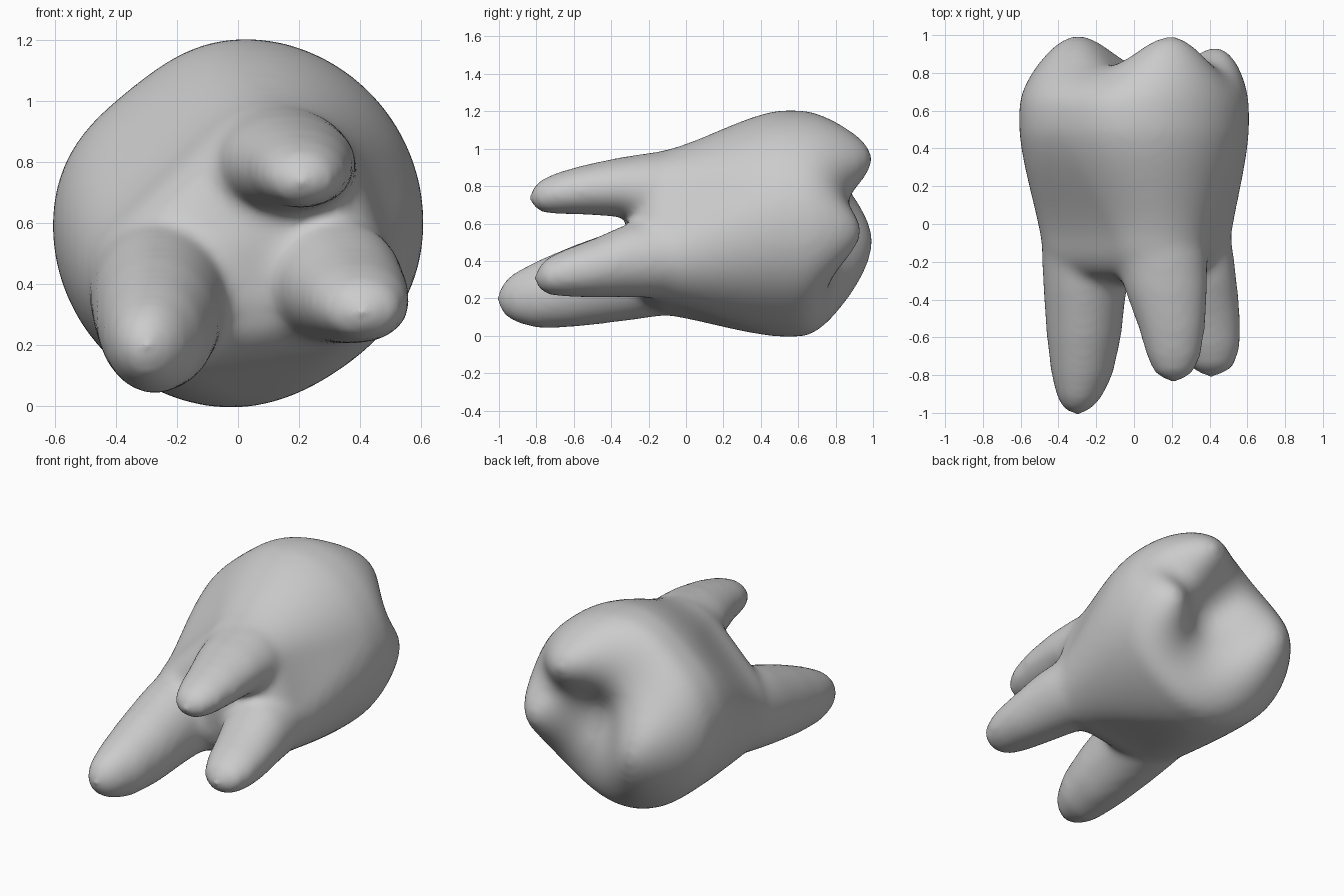
import bpy, bmesh, math

cube = bpy.data.objects.get("Cube")
if cube:
    bpy.data.objects.remove(cube)

SEG = 64
ANGLES = [2 * math.pi * i / SEG for i in range(SEG)]


def ring(y, cx, cz, rx, rz):
    """Oval section across y."""
    return [(cx + rx * math.cos(a), y, cz + rz * math.sin(a)) for a in ANGLES]


def belly_ring(y):
    """Widest crown section, flattened at two of its corners (angle, depth)."""
    pts = []
    for a in ANGLES:
        k = 0.61
        for corner, depth in ((2.25, 0.045), (5.3, 0.025)):
            k -= depth * math.exp(-((a - corner) / 0.45) ** 2)
        pts.append((k * math.cos(a), y, 0.6 + k * math.sin(a)))
    return pts


# Lobes of the neck, one leading into each root (x, z, x radius, z radius)
LOBES = [(0.12, 0.76, 0.28, 0.24), (0.25, 0.42, 0.27, 0.25), (-0.22, 0.39, 0.28, 0.29)]


def neck_ring(y, scale):
    """Rounded triangle wrapped around the three lobes."""
    pts = []
    for a in ANGLES:
        nx, nz = math.cos(a), math.sin(a)
        best = None
        for cx, cz, rx, rz in LOBES:
            reach = math.hypot(rx * nx, rz * nz)
            support = cx * nx + cz * nz + reach
            if best is None or support > best[0]:
                best = (support, cx + rx * rx * nx / reach, cz + rz * rz * nz / reach)
        pts.append((0.03 + (best[1] - 0.03) * scale, y, 0.55 + (best[2] - 0.55) * scale))
    return pts


def blend(ring_a, ring_b, t):
    return [tuple(p + (q - p) * t for p, q in zip(a, b)) for a, b in zip(ring_a, ring_b)]


def loft(bm, rings, start, end):
    """Skin a stack of rings and close both ends with a point."""
    loops = [[bm.verts.new(p) for p in r] for r in rings]
    first, last = bm.verts.new(start), bm.verts.new(end)
    for i in range(SEG):
        j = (i + 1) % SEG
        for a, b in zip(loops, loops[1:]):
            bm.faces.new((a[i], a[j], b[j], b[i]))
        bm.faces.new((first, loops[0][j], loops[0][i]))
        bm.faces.new((last, loops[-1][i], loops[-1][j]))


# Chewing surface: three cusps, a low ridge, a basin and a notch (x, z, height, spread)
BUMPS = [(0.2, 0.95, 0.28, 0.2), (-0.31, 0.56, 0.225, 0.21), (0.48, 0.56, 0.22, 0.17),
         (-0.2, 0.26, 0.1, 0.2), (0.06, 0.66, -0.12, 0.17), (0.4, 0.76, -0.08, 0.1)]


def chewing_height(x, z):
    return 0.75 + sum(h * math.exp(-((x - cx) ** 2 + (z - cz) ** 2) / (2 * s * s))
                      for cx, cz, h, s in BUMPS)


bm = bmesh.new()

# Crown: three-lobed neck swelling into a round belly
rings = [neck_ring(*s) for s in ((-0.3, 0.5), (-0.26, 0.76), (-0.2, 0.9))]
for n in range(15):
    t = n / 14
    y = -0.14 + 0.64 * t
    swell = 0.5 * t + 0.5 * t * t * (3 - 2 * t)
    rings.append(blend(neck_ring(y, 0.97 + 0.03 * t), belly_ring(y), swell))
RIM_Y = 0.6
rim = belly_ring(RIM_Y)
rings.append(rim)

# Domed chewing surface
for n in range(1, 24):
    t = math.cos(n / 24 * math.pi / 2)
    roll = math.sqrt(1 - t ** 6)
    cap = []
    for px, _, pz in rim:
        x, z = px * t, 0.6 + (pz - 0.6) * t
        cap.append((x, RIM_Y + (chewing_height(x, z) - RIM_Y) * roll, z))
    rings.append(cap)
loft(bm, rings, (0.03, -0.33, 0.55), (0, chewing_height(0, 0.6), 0.6))

# Roots: sections from inside the crown to the tip, then the tip point
roots = [
    ([(0.1, 0.11, 0.74, 0.2, 0.2), (-0.15, 0.14, 0.775, 0.25, 0.21),
      (-0.35, 0.17, 0.795, 0.22, 0.16), (-0.55, 0.2, 0.78, 0.178, 0.133),
      (-0.7, 0.21, 0.76, 0.145, 0.11), (-0.79, 0.21, 0.745, 0.105, 0.083)],
     (0.21, -0.855, 0.735)),
    ([(0.1, 0.24, 0.44, 0.2, 0.2), (-0.1, 0.28, 0.42, 0.24, 0.22),
      (-0.3, 0.33, 0.405, 0.215, 0.2), (-0.5, 0.375, 0.36, 0.19, 0.157),
      (-0.65, 0.4, 0.335, 0.165, 0.127), (-0.76, 0.41, 0.315, 0.12, 0.093)],
     (0.41, -0.825, 0.305)),
    ([(0.1, -0.2, 0.42, 0.22, 0.22), (-0.1, -0.24, 0.38, 0.25, 0.27),
      (-0.35, -0.26, 0.325, 0.22, 0.25), (-0.6, -0.265, 0.265, 0.197, 0.22),
      (-0.8, -0.275, 0.22, 0.163, 0.18), (-0.92, -0.29, 0.205, 0.118, 0.133),
      (-0.98, -0.3, 0.2, 0.075, 0.085)],
     (-0.3, -1.02, 0.2)),
]
for sections, tip in roots:
    y, cx, cz = sections[0][:3]
    loft(bm, [ring(*s) for s in sections], (cx, y + 0.05, cz), tip)
bmesh.ops.recalc_face_normals(bm, faces=bm.faces)

mesh = bpy.data.meshes.new("molar_tooth")
bm.to_mesh(mesh)
bm.free()
tooth = bpy.data.objects.new("molar_tooth", mesh)
bpy.context.collection.objects.link(tooth)

# Fuse crown and roots into one soft skin
remesh = tooth.modifiers.new("fuse", 'REMESH')
remesh.mode = 'VOXEL'
remesh.voxel_size = 0.022
remesh.use_smooth_shade = True
smooth = tooth.modifiers.new("soften", 'SMOOTH')
smooth.factor = 0.5
smooth.iterations = 22

# Plain grey material
grey = bpy.data.materials.new("plain_grey")
grey.use_nodes = True
color = (0.6, 0.6, 0.6, 1)
grey.diffuse_color = color
grey.node_tree.nodes["Principled BSDF"].inputs["Base Color"].default_value = color
mesh.materials.append(grey)

bpy.context.view_layer.objects.active = tooth
tooth.select_set(True)
bpy.ops.object.shade_smooth()
